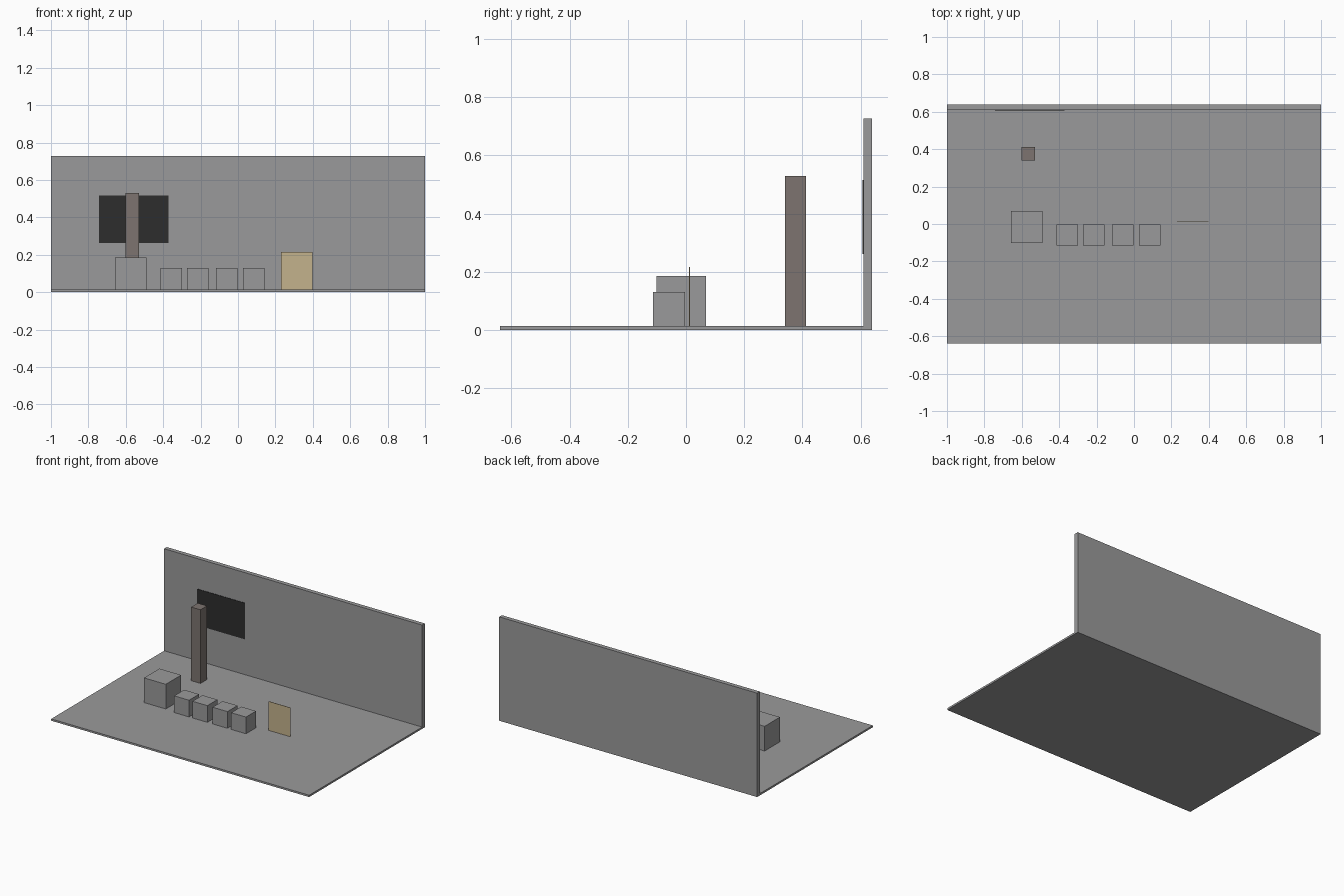
import bpy

if "Cube" in bpy.data.objects:
    bpy.data.objects.remove(bpy.data.objects["Cube"], do_unlink=True)


def material(name, color):
    mat = bpy.data.materials.new(name)
    mat.use_nodes = True
    rgba = (*color, 1.0)
    mat.diffuse_color = rgba
    mat.node_tree.nodes["Principled BSDF"].inputs["Base Color"].default_value = rgba
    return mat


def box(name, x, y, z, mat):
    """Flat-sided box spanning the given (low, high) ranges."""
    spans = (x, y, z)
    bpy.ops.mesh.primitive_cube_add(size=1)
    obj = bpy.context.object
    obj.name = name
    obj.location = [(a + b) / 2 for a, b in spans]
    obj.scale = [b - a for a, b in spans]
    obj.data.materials.append(mat)
    return obj


grey = material("grey", (0.323, 0.323, 0.328))
brown = material("brown_grey", (0.205, 0.175, 0.162))
black = material("black", (0.026, 0.026, 0.026))
tan = material("tan", (0.552, 0.445, 0.262))

FLOOR = 0.013
WALL_Y = 0.61

# Floor slab and back wall
box("floor", (-1, 1), (-0.64, 0.64), (0, FLOOR), grey)
box("back_wall", (-1, 1), (WALL_Y, 0.64), (FLOOR, 0.728), grey)

# Dark panel on the wall, with the pillar in front of it
box("wall_panel", (-0.743, -0.372), (WALL_Y - 0.003, WALL_Y), (0.262, 0.516), black)
box("pillar", (-0.601, -0.529), (0.34, 0.413), (FLOOR, 0.529), brown)

# Large block and the row of small blocks
box("large_block", (-0.658, -0.489), (-0.101, 0.069), (FLOOR, 0.186), grey)
for i, x in enumerate((-0.415, -0.273, -0.117, 0.027)):
    box(f"small_block_{i + 1}", (x, x + 0.115), (-0.114, -0.003), (FLOOR, 0.13), grey)

# Thin upright board
box("board", (0.23, 0.398), (0.011, 0.014), (FLOOR, 0.216), tan)
